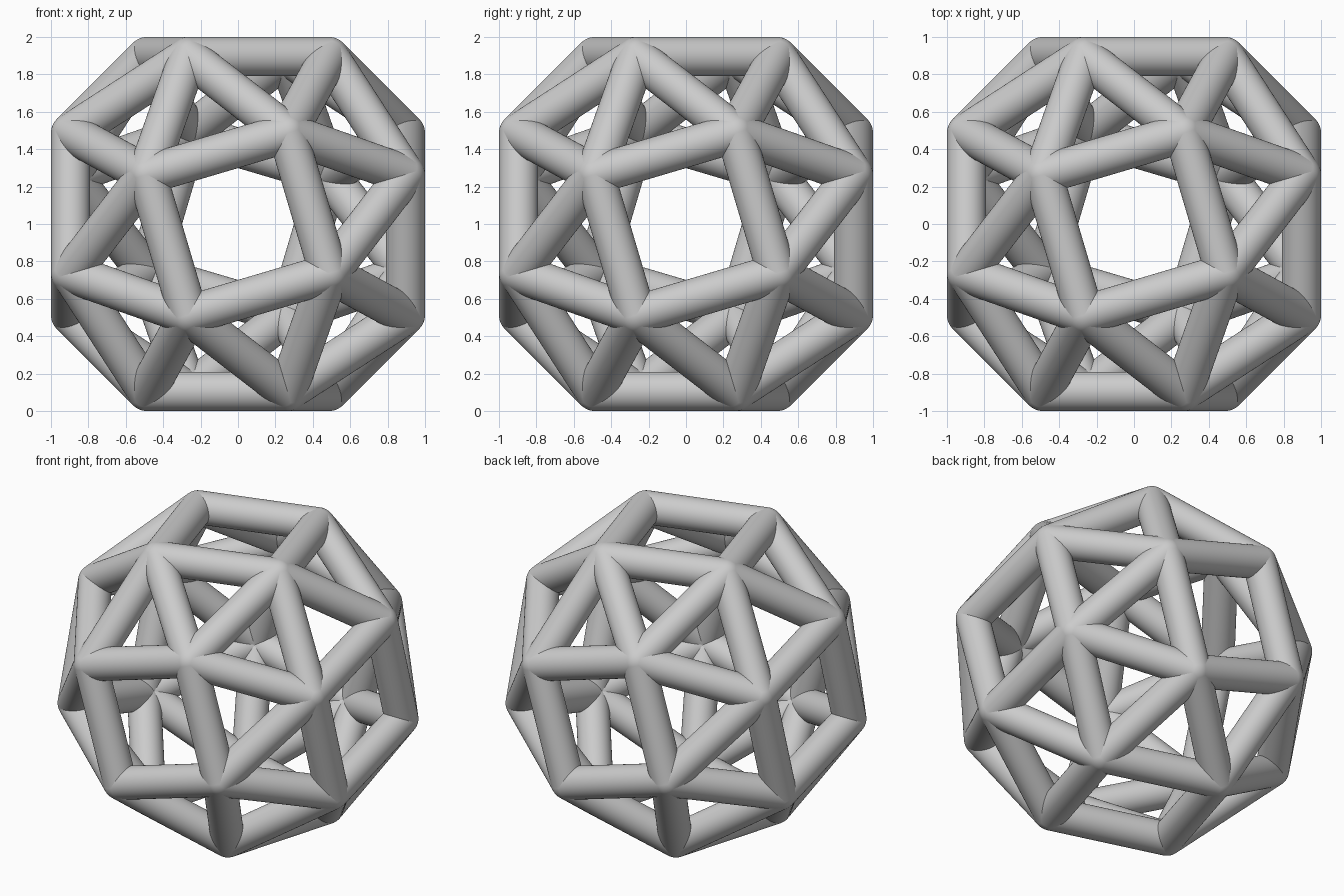
import bpy
import bmesh
from math import sqrt
from mathutils import Matrix, Vector

cube = bpy.data.objects.get("Cube")
if cube:
    bpy.data.objects.remove(cube, do_unlink=True)

RADIUS = 0.105             # strut and joint radius
SIZE = 1 - RADIUS          # distance from centre to each square face
CENTRE = Vector((0, 0, 1))

grey = bpy.data.materials.new("light grey")
grey.use_nodes = True
colour = (0.6, 0.6, 0.6, 1)
grey.diffuse_color = colour
grey.node_tree.nodes["Principled BSDF"].inputs["Base Color"].default_value = colour


def finish(name, bm):
    """Turn a bmesh into a smooth grey object."""
    for face in bm.faces:
        face.smooth = True
    mesh = bpy.data.meshes.new(name)
    bm.to_mesh(mesh)
    bm.free()
    mesh.materials.append(grey)
    obj = bpy.data.objects.new(name, mesh)
    bpy.context.collection.objects.link(obj)


# Snub cube corners: even permutations take an even number of minus signs,
# odd permutations an odd number
t = (1 + (19 + 3 * sqrt(33)) ** (1 / 3) + (19 - 3 * sqrt(33)) ** (1 / 3)) / 3
short, middle = SIZE / t ** 2, SIZE / t
corners = []
for base, parity in (((short, middle, SIZE), 1), ((middle, short, SIZE), -1)):
    for shift in range(3):
        p = base[shift:] + base[:shift]
        for sx in (1, -1):
            for sy in (1, -1):
                sz = parity * sx * sy
                corners.append(Vector((p[0] * sx, p[1] * sy, p[2] * sz)))

# The same corners follow from one ratio, so the shortest gap is the edge length
edge = min((c - corners[0]).length for c in corners[1:])

# Round joints at the corners
bm = bmesh.new()
for c in corners:
    bmesh.ops.create_icosphere(bm, subdivisions=4, radius=RADIUS,
                               matrix=Matrix.Translation(c + CENTRE))
finish("joints", bm)

# Open round struts along every edge
bm = bmesh.new()
for i, a in enumerate(corners):
    for b in corners[:i]:
        span = b - a
        if span.length < edge * 1.05:
            turn = span.to_track_quat("Z", "Y").to_matrix().to_4x4()
            place = Matrix.Translation((a + b) / 2 + CENTRE) @ turn
            bmesh.ops.create_cone(bm, cap_ends=False, segments=64,
                                  radius1=RADIUS, radius2=RADIUS,
                                  depth=span.length, matrix=place)
finish("struts", bm)
